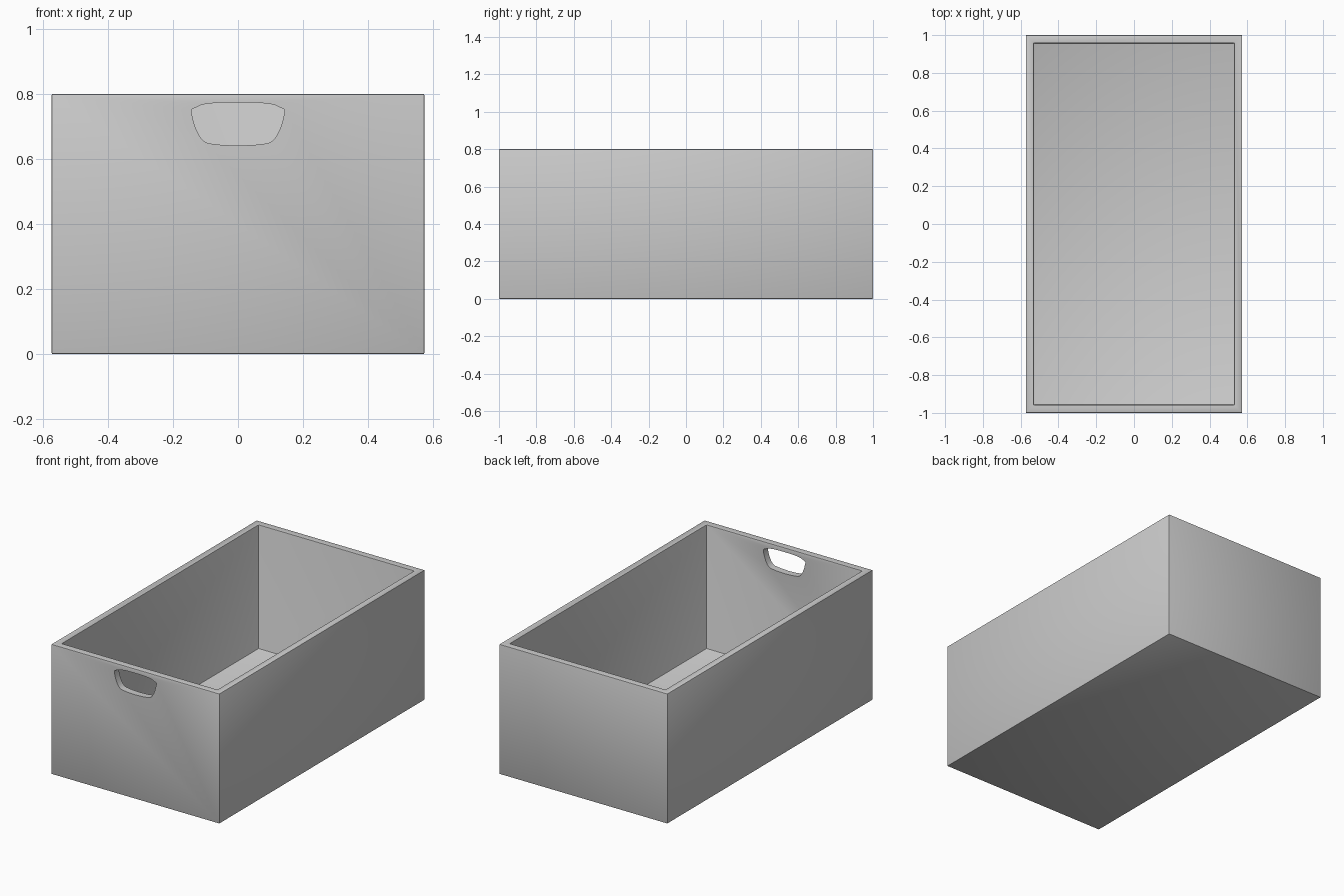
import bpy, bmesh

if "Cube" in bpy.data.objects:
    bpy.data.objects.remove(bpy.data.objects["Cube"])

W, D, H = 0.573, 1.0, 0.8      # half width, half depth, height
T, FLOOR = 0.043, 0.037        # wall and floor thickness


def make_object(name, bm):
    bmesh.ops.recalc_face_normals(bm, faces=bm.faces)
    mesh = bpy.data.meshes.new(name)
    bm.to_mesh(mesh)
    bm.free()
    obj = bpy.data.objects.new(name, mesh)
    bpy.context.collection.objects.link(obj)
    return obj


# Open box: rings from outer base, up the wall, over the rim, down to the floor
bm = bmesh.new()
rings = []
for w, d, z in [(W, D, 0), (W, D, H), (W - T, D - T, H), (W - T, D - T, FLOOR)]:
    rings.append([bm.verts.new((sx * w, sy * d, z))
                  for sx, sy in [(-1, -1), (1, -1), (1, 1), (-1, 1)]])
for a, b in zip(rings, rings[1:]):
    for i in range(4):
        j = (i + 1) % 4
        bm.faces.new((a[i], a[j], b[j], b[i]))
bm.faces.new(rings[0])
bm.faces.new(rings[-1])
box = make_object("open_box", bm)

# Handle opening profile, mirrored about x = 0
half = [(0, 0.774), (0.06, 0.773), (0.10, 0.769), (0.115, 0.765), (0.143, 0.752),
        (0.143, 0.741), (0.135, 0.708), (0.126, 0.685), (0.117, 0.668),
        (0.106, 0.655), (0.092, 0.648), (0.05, 0.643), (0, 0.641)]
profile = half + [(-x, z) for x, z in reversed(half[1:-1])]
bm = bmesh.new()
face = bm.faces.new([bm.verts.new((x, -D - 0.1, z)) for x, z in profile])
new = bmesh.ops.extrude_face_region(bm, geom=[face])["geom"]
bmesh.ops.translate(bm, vec=(0, 0.3, 0),
                    verts=[v for v in new if isinstance(v, bmesh.types.BMVert)])
cutter = make_object("handle_cutter", bm)
cutter.hide_render = True

# Softened box edges, then the handle opening in the front wall
bevel = box.modifiers.new("edge_bevel", "BEVEL")
bevel.width = 0.004
bevel.segments = 2
cut = box.modifiers.new("handle_opening", "BOOLEAN")
cut.operation = "DIFFERENCE"
cut.solver = "EXACT"
cut.object = cutter

bpy.context.view_layer.objects.active = box
box.select_set(True)
for m in list(box.modifiers):
    bpy.ops.object.modifier_apply(modifier=m.name)
bpy.data.objects.remove(cutter)
bpy.ops.object.shade_smooth_by_angle(angle=0.5)
